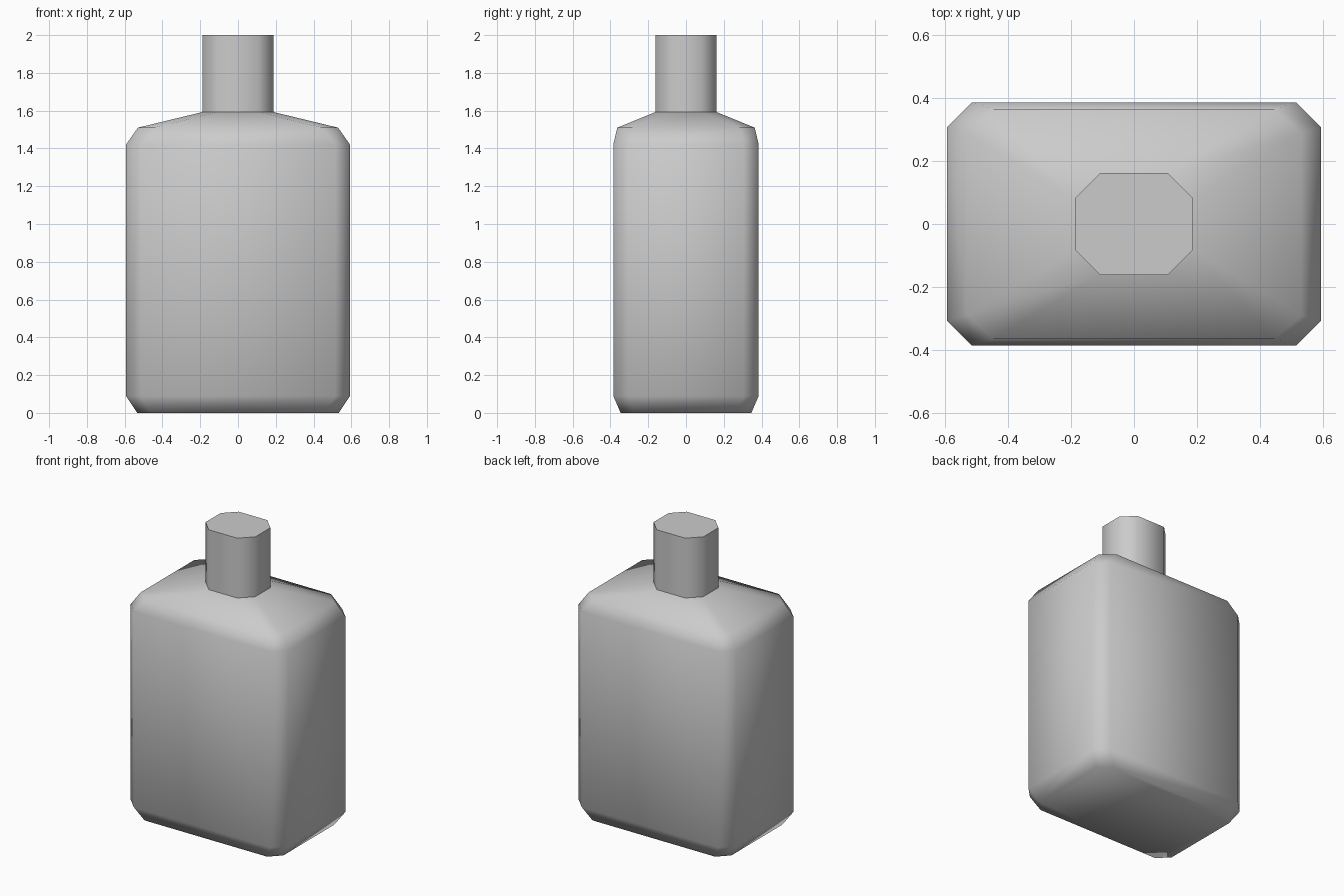
import bpy
import bmesh

cube = bpy.data.objects.get("Cube")
if cube:
    bpy.data.objects.remove(cube, do_unlink=True)

# Plain grey body colour
grey = bpy.data.materials.new("plain grey")
grey.use_nodes = True
colour = (0.6, 0.6, 0.6, 1)
grey.diffuse_color = colour
grey.node_tree.nodes["Principled BSDF"].inputs["Base Color"].default_value = colour


def ring(bm, z, hx, hy, cx, cy):
    """Rectangle with cut corners, counter-clockwise from above."""
    outline = [(hx, -hy + cy), (hx, hy - cy), (hx - cx, hy), (-hx + cx, hy),
               (-hx, hy - cy), (-hx, -hy + cy), (-hx + cx, -hy), (hx - cx, -hy)]
    return [bm.verts.new((x, y, z)) for x, y in outline]


# Height, half width, half depth, corner cut in x and in y
sections = [
    (0.0, 0.533, 0.346, 0.072, 0.072),    # base
    (0.09, 0.593, 0.385, 0.079, 0.079),   # top of the base bevel
    (1.42, 0.593, 0.385, 0.079, 0.079),   # top of the walls
    (1.51, 0.53, 0.364, 0.085, 0.075),    # shoulder
    (1.593, 0.187, 0.161, 0.08, 0.08),    # neck root
    (2.0, 0.187, 0.161, 0.08, 0.08),      # neck top
]

# Bottle lofted through the sections
bm = bmesh.new()
rings = [ring(bm, *s) for s in sections]
bm.faces.new(reversed(rings[0]))
bm.faces.new(rings[-1])
for low, high in zip(rings, rings[1:]):
    for i in range(8):
        j = (i + 1) % 8
        bm.faces.new((low[i], low[j], high[j], high[i]))
for face in bm.faces:
    face.smooth = True

# Sharp edges around the neck and on the shoulder corners
for level in (3, 4, 5):
    for i in range(8):
        if level > 3 or i % 2:
            edge = bm.edges.get((rings[level][i], rings[level][(i + 1) % 8]))
            edge.smooth = False

mesh = bpy.data.meshes.new("bottle")
bm.to_mesh(mesh)
bm.free()
mesh.materials.append(grey)
bottle = bpy.data.objects.new("bottle", mesh)
bpy.context.collection.objects.link(bottle)
